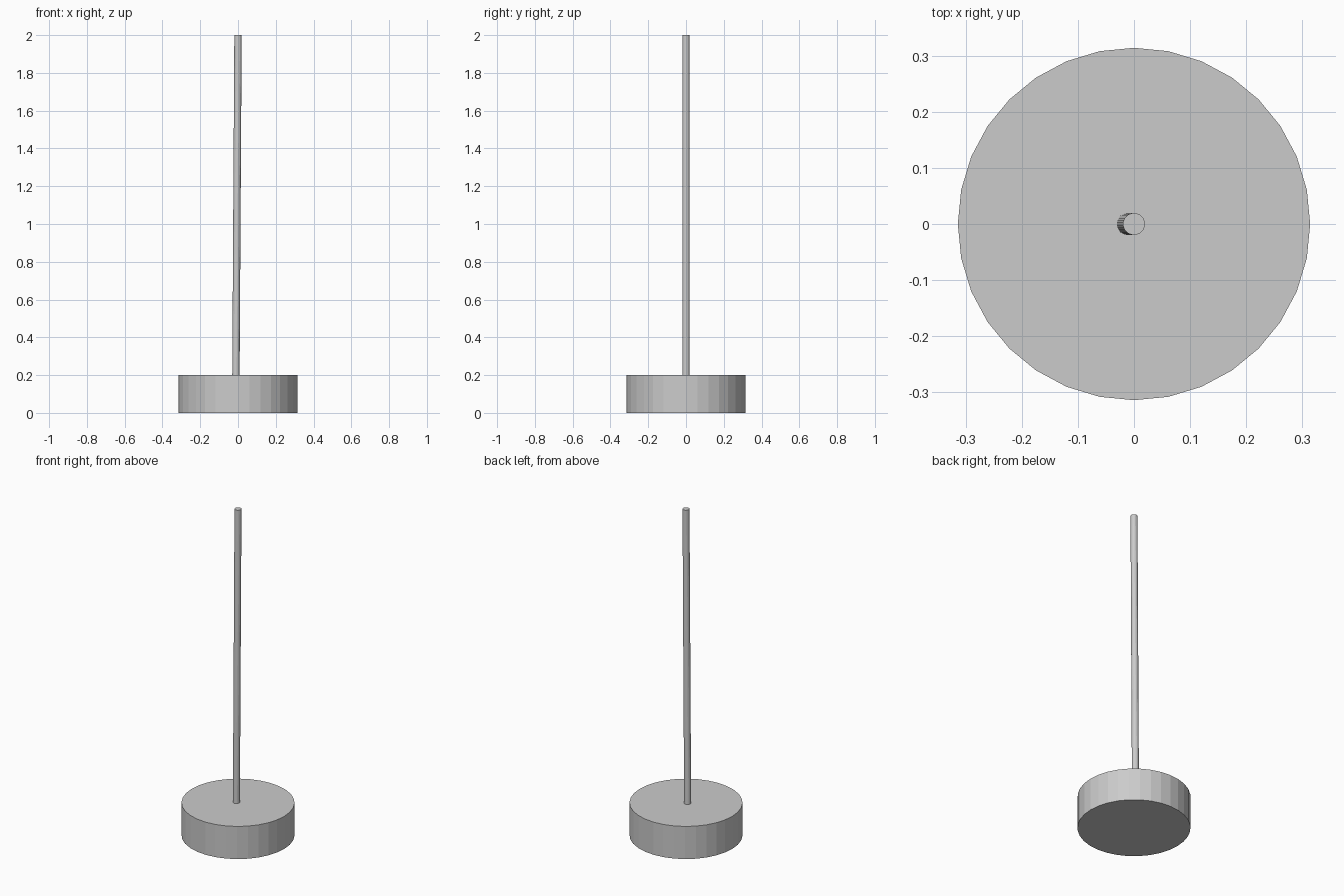
import bpy, bmesh
from mathutils import Matrix

if "Cube" in bpy.data.objects:
    bpy.data.objects.remove(bpy.data.objects["Cube"])


def cylinder(name, radius, z0, z1, x0=0.0, x1=0.0, sides=32):
    """Flat-shaded capped cylinder whose axis runs from (x0, z0) to (x1, z1)."""
    bm = bmesh.new()
    bmesh.ops.create_cone(bm, cap_ends=True, segments=sides,
                          radius1=radius, radius2=radius, depth=z1 - z0,
                          matrix=Matrix.Translation((0, 0, (z0 + z1) / 2)))
    # slide each end ring sideways to lean the axis
    for v in bm.verts:
        v.co.x += x0 + (x1 - x0) * (v.co.z - z0) / (z1 - z0)
    mesh = bpy.data.meshes.new(name)
    bm.to_mesh(mesh)
    bm.free()
    obj = bpy.data.objects.new(name, mesh)
    bpy.context.collection.objects.link(obj)
    return obj


# heavy round base
cylinder("base", 0.314, 0.0, 0.2)

# thin pole, leaning very slightly, standing on the base
cylinder("pole", 0.0195, 0.2, 2.0, x0=-0.011, x1=0.0)
